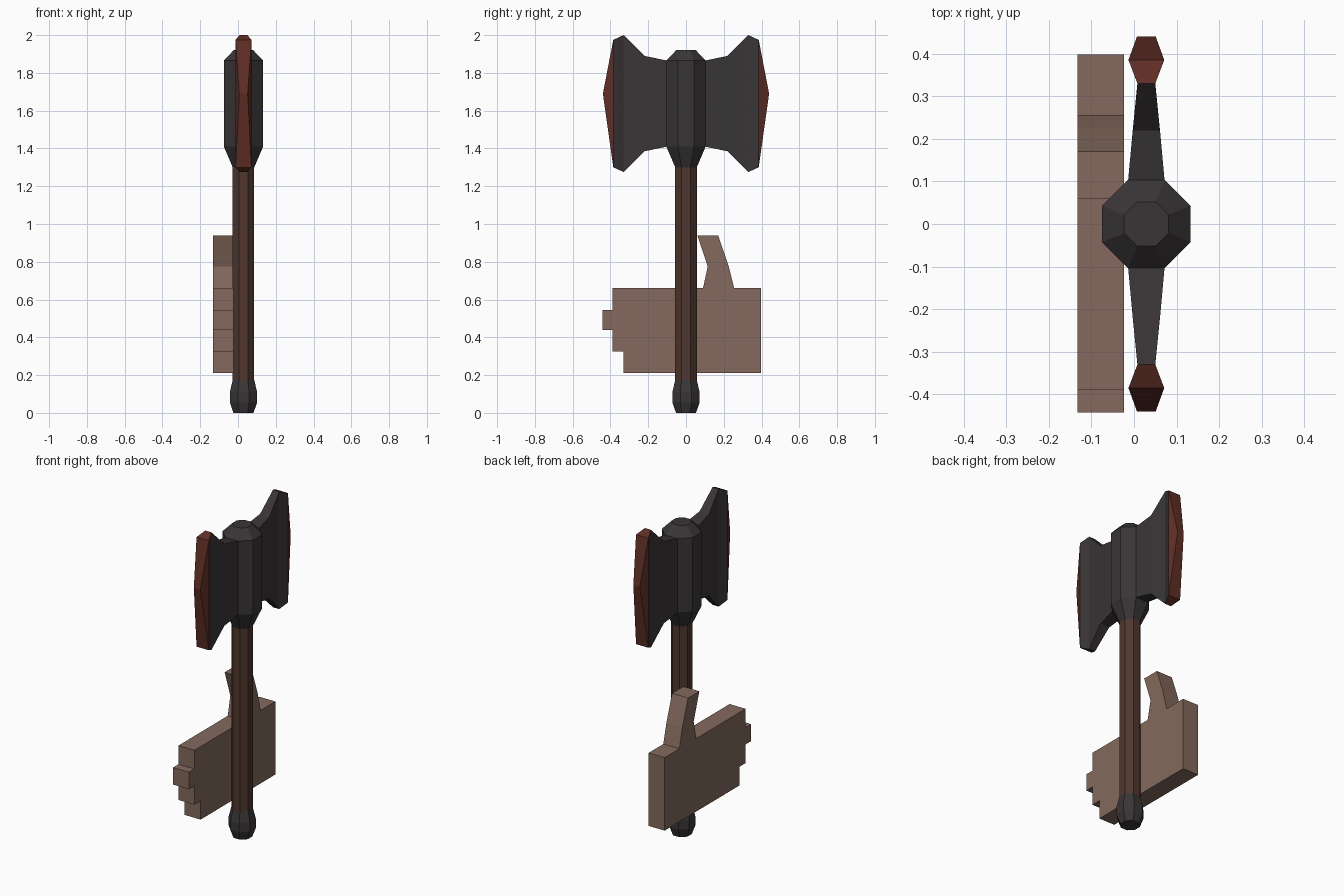
import bpy, bmesh, math

if "Cube" in bpy.data.objects:
    bpy.data.objects.remove(bpy.data.objects["Cube"])

CX = 0.029  # axis of the axe


def material(name, rgb):
    m = bpy.data.materials.new(name)
    m.diffuse_color = (*rgb, 1)
    m.use_nodes = True
    m.node_tree.nodes["Principled BSDF"].inputs["Base Color"].default_value = m.diffuse_color
    return m


iron = material("dark iron", (0.042, 0.036, 0.038))
rust = material("rust red edge", (0.115, 0.027, 0.018))
wood = material("dark wood", (0.080, 0.038, 0.027))
tan = material("dusty brown", (0.228, 0.141, 0.109))


def finish(name, bm, *mats):
    bmesh.ops.recalc_face_normals(bm, faces=bm.faces[:])
    me = bpy.data.meshes.new(name)
    bm.to_mesh(me)
    bm.free()
    for m in mats:
        me.materials.append(m)
    ob = bpy.data.objects.new(name, me)
    bpy.context.collection.objects.link(ob)
    return ob


def loft(bm, rings):
    loops = [[bm.verts.new(p) for p in r] for r in rings]
    for a, b in zip(loops, loops[1:]):
        for i in range(len(a)):
            j = (i + 1) % len(a)
            bm.faces.new((a[i], a[j], b[j], b[i]))
    bm.faces.new(loops[0])
    bm.faces.new(loops[-1])
    return loops


def octagon_part(name, profile, mat):
    """Eight-sided turned part from (half width, height) pairs."""
    bm = bmesh.new()
    rings = []
    for half, z in profile:
        r = half / math.cos(math.pi / 8)
        rings.append([(CX + r * math.cos((k + .5) * math.pi / 4),
                       r * math.sin((k + .5) * math.pi / 4), z) for k in range(8)])
    loft(bm, rings)
    return finish(name, bm, mat)


# Turned parts: pommel, handle, head core
octagon_part("pommel", [(.053, 0), (.072, .055), (.072, .11), (.057, .175)], iron)
octagon_part("handle", [(.057, .17), (.057, 1.31)], wood)
octagon_part("head_core", [(.057, 1.30), (.104, 1.41), (.104, 1.865), (.052, 1.92)], iron)


# Blades: lofted rectangles (y, bottom, top, half thickness), closed by a short tip edge
def blade(name, side):
    bm = bmesh.new()
    rings = []
    for y, lo, hi, h in [(.10, 1.41, 1.865, .043), (.22, 1.385, 1.89, .032),
                         (.33, 1.275, 2.0, .021), (.385, 1.30, 1.975, .042)]:
        rings.append([(CX + sx * h, side * y, z)
                      for sx, z in ((-1, lo), (1, lo), (1, hi), (-1, hi))])
    end = loft(bm, rings)[-1]
    bm.faces.remove(bm.faces.get(end))
    left, right = [bm.verts.new((CX + sx * .022, side * .44, 1.69)) for sx in (-1, 1)]
    bm.faces.new((end[0], end[1], right, left))
    bm.faces.new((end[3], end[2], right, left))
    bm.faces.new((end[0], end[3], left))
    bm.faces.new((end[1], end[2], right))
    bm.normal_update()
    # Red on the cutting edge and on the small top and bottom bevels
    for f in bm.faces:
        y = abs(f.calc_center_median().y)
        if y > .386 or (y > .335 and abs(f.normal.z) > .5):
            f.material_index = 1
    finish(name, bm, iron, rust)


blade("front_blade", -1)
blade("rear_blade", 1)

# Flat hand-shaped plate behind the handle
outline = [(-.39, .66), (.09, .66), (.115, .775), (.06, .94), (.17, .94), (.225, .78),
           (.255, .66), (.398, .66), (.398, .21), (-.33, .21), (-.33, .325), (-.39, .325),
           (-.39, .44), (-.443, .44), (-.443, .545), (-.39, .545)]
bm = bmesh.new()
loft(bm, [[(x, y, z) for y, z in outline] for x in (-.133, -.024)])
finish("hand_plate", bm, tan)
